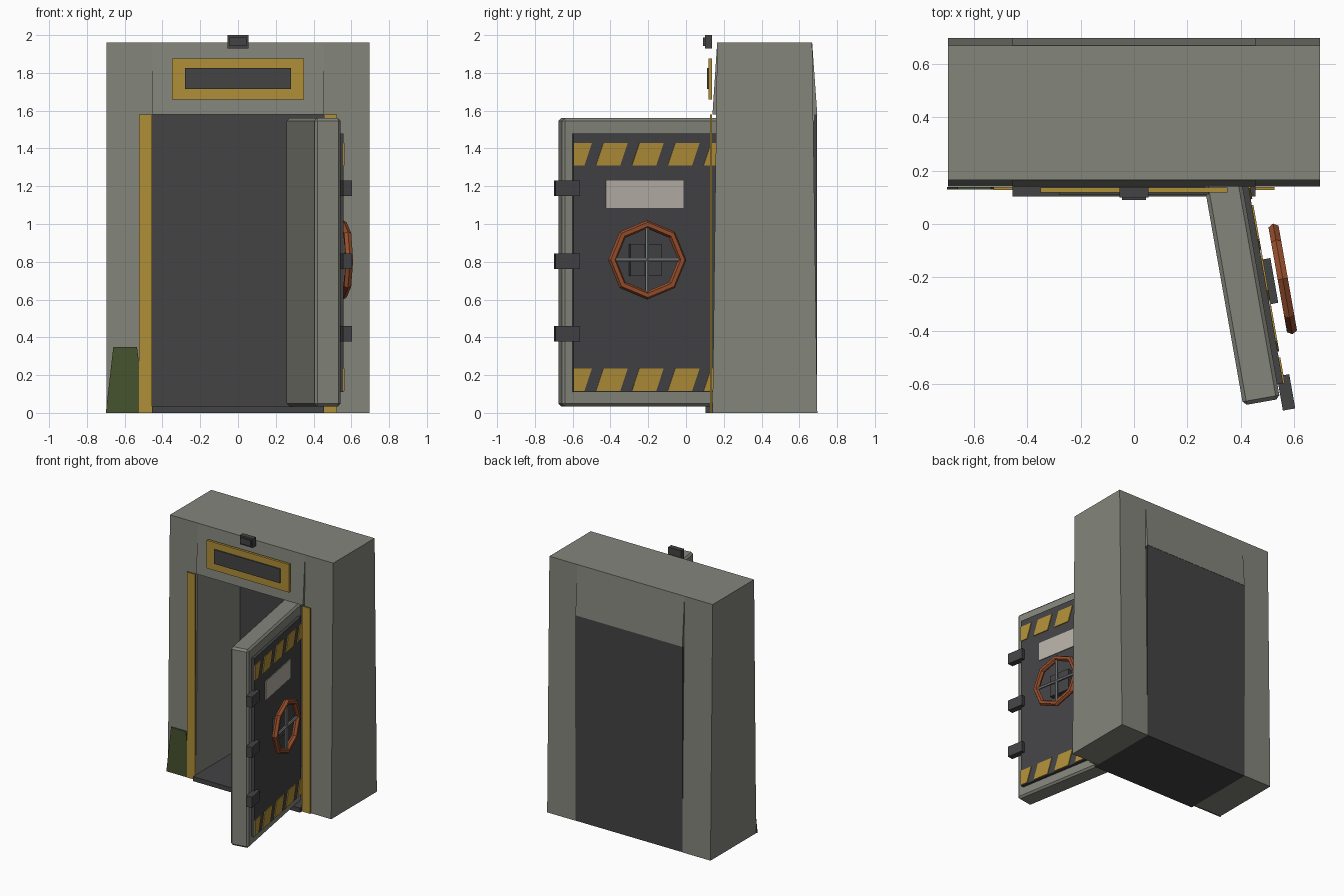
import bpy, bmesh, math
from mathutils import Matrix, Vector

if "Cube" in bpy.data.objects:
    bpy.data.objects.remove(bpy.data.objects["Cube"])


def material(name, rgb):
    m = bpy.data.materials.new(name)
    lin = [((c / 255 + 0.055) / 1.055) ** 2.4 for c in rgb]
    m.diffuse_color = (*lin, 1)
    m.use_nodes = True
    m.node_tree.nodes["Principled BSDF"].inputs["Base Color"].default_value = m.diffuse_color
    return m


CONCRETE = material("concrete_grey", (131, 133, 123))
DARK = material("dark_metal", (67, 67, 69))
YELLOW = material("warning_yellow", (175, 142, 55))
LABEL = material("pale_label", (181, 175, 166))
RUST = material("rust_red", (150, 78, 44))
STEEL = material("steel_grey", (128, 132, 130))
GREEN = material("moss_green", (70, 82, 45))

# Door frame of reference: x runs from free edge to hinge, -y is the outer face
DOOR = Matrix.Translation((0.546, -0.654, 0)) @ Matrix.Rotation(math.radians(100), 4, 'Z')
WORLD = Matrix.Identity(4)


def finish(name, bm, mat, space=WORLD):
    bmesh.ops.recalc_face_normals(bm, faces=bm.faces)
    me = bpy.data.meshes.new(name)
    bm.to_mesh(me)
    bm.free()
    me.materials.append(mat)
    ob = bpy.data.objects.new(name, me)
    ob.matrix_world = space
    bpy.context.collection.objects.link(ob)
    return ob


def tapered(name, x, y, z, mat, ytop=None, space=WORLD, bevel=0):
    """Box over ranges x, y, z; ytop gives a different y range at the top."""
    bm = bmesh.new()
    bmesh.ops.create_cube(bm, size=1)
    for v in bm.verts:
        yy = ytop if (ytop and v.co.z > 0) else y
        v.co = Vector((x[v.co.x > 0], yy[v.co.y > 0], z[v.co.z > 0]))
    if bevel:
        bmesh.ops.bevel(bm, geom=bm.edges[:], offset=bevel, segments=1, affect='EDGES')
    return finish(name, bm, mat, space)


def plate(name, polys, y0, y1, mat, space=WORLD):
    """Flat x-z polygons extruded from y0 to y1."""
    bm = bmesh.new()
    for poly in polys:
        a = [bm.verts.new((px, y0, pz)) for px, pz in poly]
        b = [bm.verts.new((px, y1, pz)) for px, pz in poly]
        bm.faces.new(a)
        bm.faces.new(b[::-1])
        for i in range(len(a)):
            j = (i + 1) % len(a)
            bm.faces.new((a[i], b[i], b[j], a[j]))
    return finish(name, bm, mat, space)


# Concrete surround: two tapered pillars and a lintel
DEPTH, DEPTH_TOP = (0.14, 0.695), (0.165, 0.668)
for side, x in (("left", (-0.695, -0.455)), ("right", (0.455, 0.695))):
    tapered(side + "_pillar", x, DEPTH, (0, 1.96), CONCRETE, DEPTH_TOP)
tapered("lintel", (-0.455, 0.455), DEPTH, (1.58, 1.96), CONCRETE, DEPTH_TOP)

# Recess: back wall and threshold floor
tapered("back_wall", (-0.455, 0.455), (0.675, 0.693), (0, 1.58), DARK)
tapered("threshold", (-0.455, 0.455), (0.103, 0.68), (0, 0.035), DARK)

# Yellow trim either side of the opening
for side, x in (("left", (-0.525, -0.455)), ("right", (0.455, 0.525))):
    tapered(side + "_trim", x, (0.128, 0.138), (0, 1.58), YELLOW)

# Sign above the door and the lamp on top
tapered("sign_frame", (-0.35, 0.35), (0.118, 0.137), (1.66, 1.875), YELLOW)
tapered("sign_panel", (-0.28, 0.28), (0.110, 0.118), (1.715, 1.825), DARK)
tapered("lamp_body", (-0.055, 0.055), (0.1, 0.138), (1.93, 2.0), DARK)
tapered("lamp_face", (-0.045, 0.045), (0.089, 0.1), (1.942, 1.988), DARK)

# Moss patch at the foot of the left pillar
plate("moss_patch", [[(-0.7, 0), (-0.49, 0), (-0.535, 0.35), (-0.66, 0.35)]],
      0.129, 0.138, GREEN)

# Open door slab with raised dark panel
tapered("door_slab", (0, 0.88), (0, 0.14), (0.035, 1.56), CONCRETE, space=DOOR, bevel=0.014)
P0, P1 = 0.055, 0.825
tapered("door_panel", (P0, P1), (-0.022, 0.002), (0.11, 1.48), DARK, space=DOOR)

# Hazard stripes, clipped to the panel width
stripes = []
for z0, z1 in ((0.116, 0.235), (1.31, 1.428)):
    for k in range(-1, 4):
        a = 0.176 + 0.193 * k
        corners = ((a, z0), (a + 0.13, z0), (a + 0.17, z1), (a + 0.04, z1))
        stripes.append([(min(max(px, P0), P1), pz) for px, pz in corners])
plate("hazard_stripes", stripes, -0.028, -0.021, YELLOW, DOOR)

# Label plate
tapered("label_plate", (0.228, 0.647), (-0.028, -0.021), (1.085, 1.23), LABEL, space=DOOR)

# Latches on the free edge
for i, z in enumerate((0.42, 0.803, 1.19)):
    tapered(f"latch_{i + 1}", (-0.045, 0.085), (-0.05, -0.003), (z - 0.041, z + 0.041),
            DARK, space=DOOR)

# Hand wheel: hub block, octagonal rim and crossed spokes
WX, WY, WZ = 0.44, -0.088, 0.81
tapered("wheel_hub", (WX - 0.085, WX + 0.085), (-0.056, -0.021), (WZ - 0.085, WZ + 0.085),
        DARK, space=DOOR)
bm = bmesh.new()
rings = []
for i in range(8):
    a = i * math.pi / 4
    ring = []
    for j in range(6):
        t = j * math.pi / 3
        r = 0.188 + 0.022 * math.cos(t)
        ring.append(bm.verts.new((r * math.cos(a), 0.022 * math.sin(t), r * math.sin(a))))
    rings.append(ring)
for i in range(8):
    p, q = rings[i], rings[(i + 1) % 8]
    for j in range(6):
        k = (j + 1) % 6
        bm.faces.new((p[j], q[j], q[k], p[k]))
CENTRE = DOOR @ Matrix.Translation((WX, WY, WZ))
finish("wheel_rim", bm, RUST, CENTRE)
for name, rot in (("vertical_spoke", WORLD), ("horizontal_spoke", Matrix.Rotation(math.pi / 2, 4, 'Y'))):
    bm = bmesh.new()
    bmesh.ops.create_cone(bm, cap_ends=True, segments=6, radius1=0.011, radius2=0.011, depth=0.37)
    finish(name, bm, STEEL, CENTRE @ rot)
